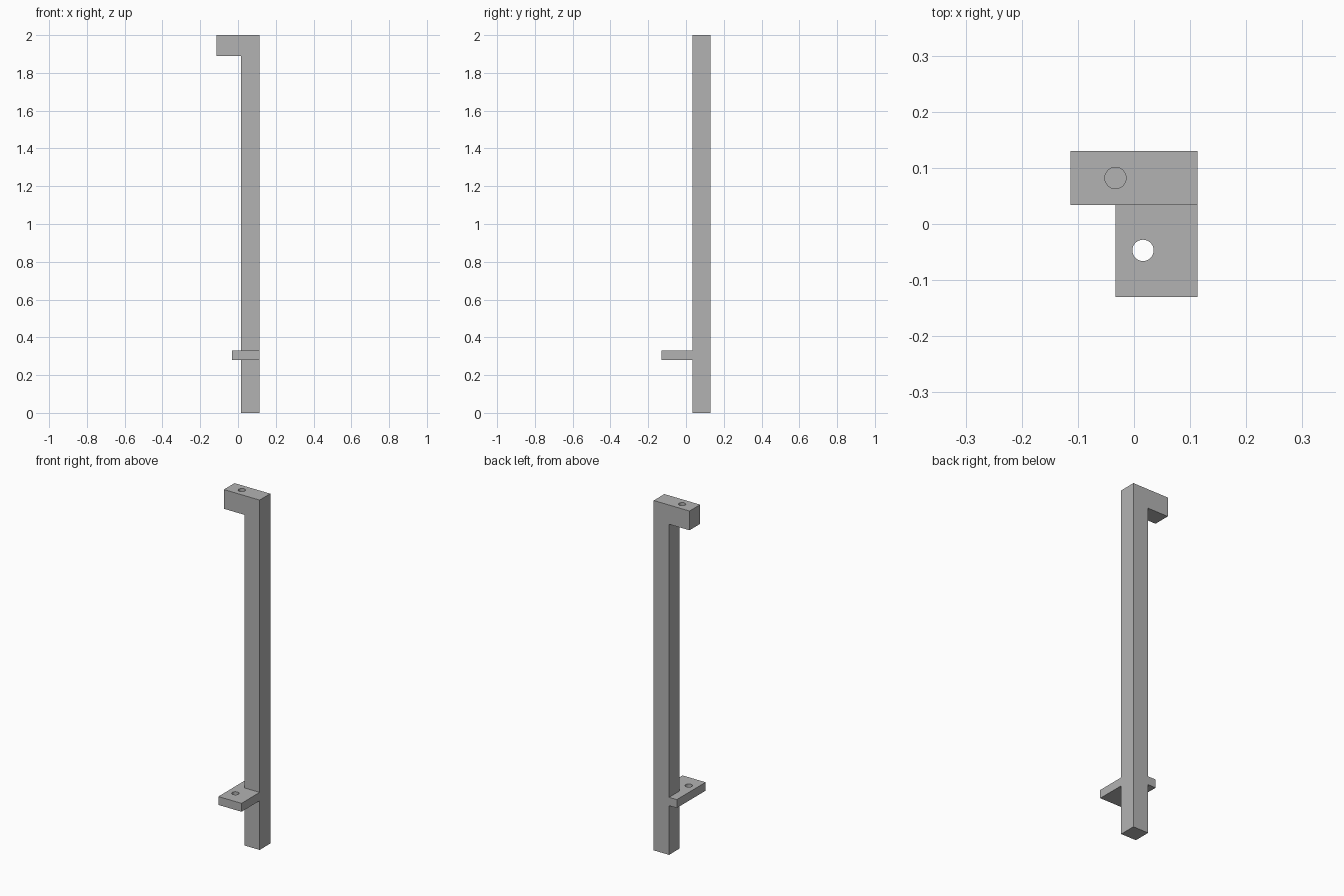
import bpy
import bmesh
from mathutils import Vector

cube = bpy.data.objects.get("Cube")
if cube:
    bpy.data.objects.remove(cube, do_unlink=True)

# Single grey finish
grey = bpy.data.materials.new("plain grey")
grey.use_nodes = True
colour = (0.45, 0.45, 0.45, 1)
grey.diffuse_color = colour
grey.node_tree.nodes["Principled BSDF"].inputs["Base Color"].default_value = colour

# Shared dimensions
LEFT, POST_X, TAB_X, ARM_X = 0.113, 0.016, -0.033, -0.113
BACK, POST_Y, FRONT = 0.13, 0.034, -0.13
TOP, ARM_Z = 2.0, 1.89
TAB_LOW, TAB_HIGH = 0.281, 0.329
HOLE_RADIUS = 0.019


def add_object(name, bm):
    bmesh.ops.recalc_face_normals(bm, faces=bm.faces)
    mesh = bpy.data.meshes.new(name)
    bm.to_mesh(mesh)
    bm.free()
    mesh.materials.append(grey)
    obj = bpy.data.objects.new(name, mesh)
    bpy.context.collection.objects.link(obj)
    return obj


def extrude_profile(name, points, offset):
    bm = bmesh.new()
    face = bm.faces.new([bm.verts.new(p) for p in points])
    result = bmesh.ops.extrude_face_region(bm, geom=[face], use_keep_orig=True)
    moved = [v for v in result["geom"] if isinstance(v, bmesh.types.BMVert)]
    bmesh.ops.translate(bm, verts=moved, vec=Vector(offset))
    return add_object(name, bm)


def drill(target, x, y, low, high):
    bm = bmesh.new()
    bmesh.ops.create_cone(bm, cap_ends=True, segments=32, radius1=HOLE_RADIUS,
                          radius2=HOLE_RADIUS, depth=high - low)
    bmesh.ops.translate(bm, verts=bm.verts, vec=(x, y, (low + high) / 2))
    cutter = add_object("hole_cutter", bm)
    cutter.hide_render = True
    mod = target.modifiers.new("hole", "BOOLEAN")
    mod.operation, mod.solver, mod.object = "DIFFERENCE", "EXACT", cutter
    bpy.context.view_layer.objects.active = target
    bpy.ops.object.modifier_apply(modifier=mod.name)
    bpy.data.objects.remove(cutter, do_unlink=True)


# Square post with the arm turned out at its top
post = extrude_profile("post_and_arm", [
    (LEFT, POST_Y, 0), (LEFT, POST_Y, TOP), (ARM_X, POST_Y, TOP),
    (ARM_X, POST_Y, ARM_Z), (POST_X, POST_Y, ARM_Z), (POST_X, POST_Y, 0),
], (0, BACK - POST_Y, 0))

# Mounting tab wrapping the front and right of the post
tab = extrude_profile("mounting_tab", [
    (TAB_X, FRONT, TAB_LOW), (LEFT, FRONT, TAB_LOW), (LEFT, POST_Y, TAB_LOW),
    (POST_X, POST_Y, TAB_LOW), (POST_X, BACK, TAB_LOW), (TAB_X, BACK, TAB_LOW),
], (0, 0, TAB_HIGH - TAB_LOW))

# Blind hole in the arm, through hole in the tab
drill(post, TAB_X, (POST_Y + BACK) / 2, TOP - 0.06, TOP + 0.05)
drill(tab, 0.016, -0.047, TAB_LOW - 0.05, TAB_HIGH + 0.05)
